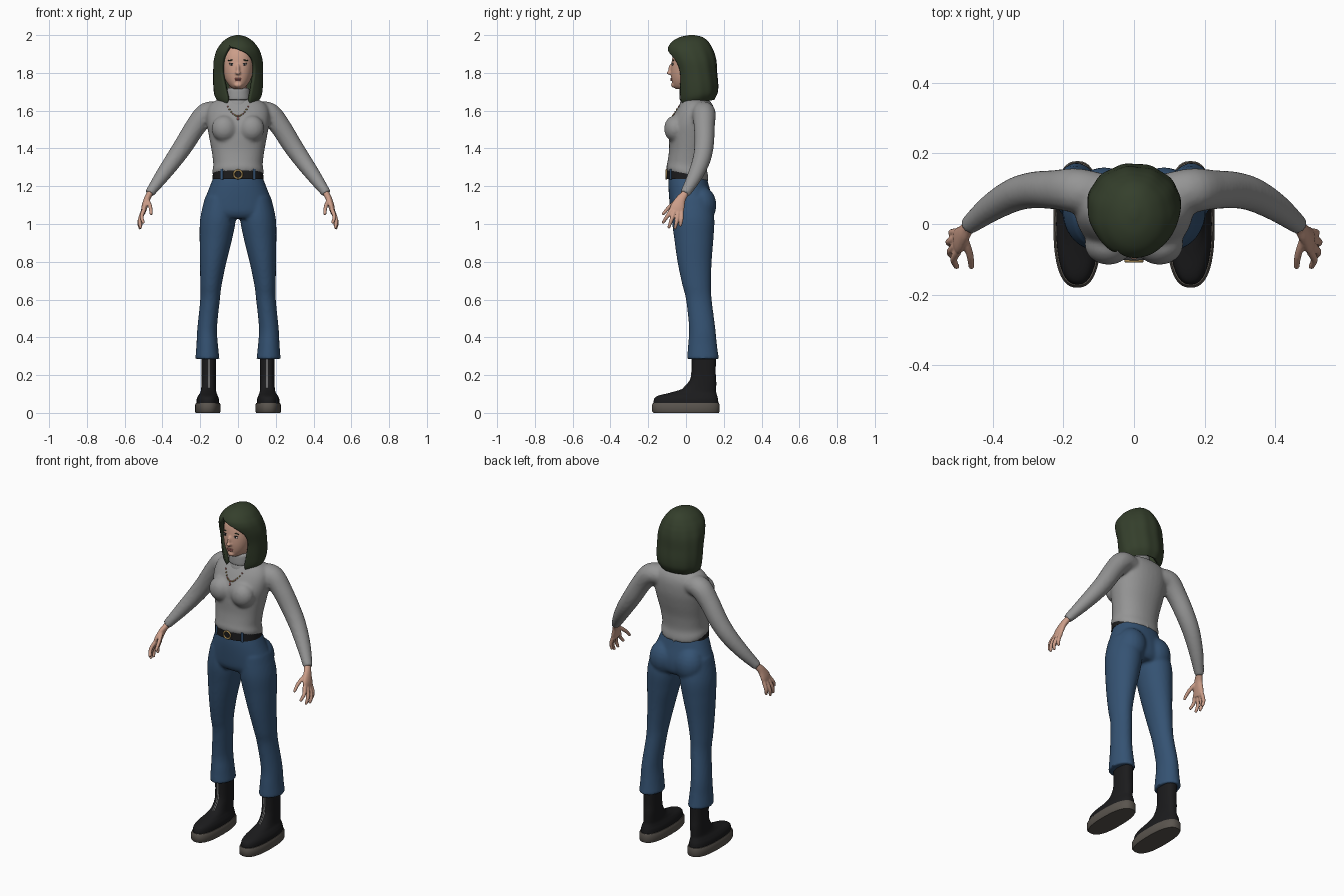
import bpy, bmesh
from math import sin, cos, asin, pi, copysign
from mathutils import Vector, Matrix
from mathutils.bvhtree import BVHTree

if "Cube" in bpy.data.objects:
    bpy.data.objects.remove(bpy.data.objects["Cube"])


def material(name, *rgb):
    m = bpy.data.materials.new(name)
    m.use_nodes = True
    m.diffuse_color = (*rgb, 1)
    shader = m.node_tree.nodes["Principled BSDF"]
    shader.inputs["Base Color"].default_value = (*rgb, 1)
    shader.inputs["Roughness"].default_value = 0.8
    return m


HAIR = material("dark green hair", .035, .05, .025)
SKIN = material("skin", .60, .34, .25)
KNIT = material("grey knit", .30, .30, .30)
DENIM = material("blue denim", .035, .085, .17)
BLACK = material("black leather", .011, .011, .012)
SOLE = material("taupe rubber", .10, .088, .075)
GOLD = material("gold", .42, .28, .10)
SILVER = material("silver", .45, .45, .45)
PINK = material("rose pink", .45, .16, .14)
WHITE = material("eye white", .55, .50, .47)


def spline(rows, k):
    """Smoothly interpolated copies of the rows, k steps per span."""
    out = []
    for i in range(len(rows) - 1):
        span = [rows[max(0, min(len(rows) - 1, i + j))] for j in (-1, 0, 1, 2)]
        for t in (s / k for s in range(k)):
            out.append([.5 * (2 * b + (c - a) * t + (2 * a - 5 * b + 4 * c - d) * t * t
                              + (3 * b - a - 3 * c + d) * t ** 3) for a, b, c, d in zip(*span)])
    return out + [list(rows[-1])]


def skin_rings(bm, rings, closed=True):
    """Bridge rings of points with quads and cap both ends."""
    rings = [[bm.verts.new(p) for p in ring] for ring in rings]
    n = len(rings[0])
    for lo, hi in zip(rings, rings[1:]):
        for i in range(n if closed else n - 1):
            j = (i + 1) % n
            bm.faces.new((lo[i], lo[j], hi[j], hi[i]))
    if closed:
        bm.faces.new(rings[0])
    bm.faces.new(rings[-1])


def loft(bm, rows, side=1, k=5, n=36, power=2.2, warp=None):
    """Stack of rounded horizontal sections: z, centre x, half width, front y, back y."""
    def bend(v):
        return copysign(abs(v) ** (2 / power), v)
    rings = []
    for z, xc, w, yf, yb in spline(rows, k):
        angles = [2 * pi * i / n for i in range(n)]
        ring = [Vector((side * (xc + w * bend(sin(a))),
                        (yf + yb) / 2 - (yb - yf) / 2 * bend(cos(a)), z)) for a in angles]
        rings.append([warp(p) if warp else p for p in ring])
    skin_rings(bm, rings)


def tube(bm, rows, side=1, k=5, n=16):
    """Limb along a path: x, y, z, radius along y, other radius."""
    rows = spline(rows, k)
    pts = [Vector((side * r[0], r[1], r[2])) for r in rows]
    rings = []
    for i, (p, row) in enumerate(zip(pts, rows)):
        t = (pts[min(i + 1, len(pts) - 1)] - pts[max(i - 1, 0)]).normalized()
        v = t.cross(Vector((0, 1, 0))).normalized()
        u = v.cross(t)
        rings.append([p + u * row[3] * cos(2 * pi * j / n) + v * row[4] * sin(2 * pi * j / n)
                      for j in range(n)])
    skin_rings(bm, rings)


def blob(bm, loc, radii, tilt=0):
    m = Matrix.Translation(loc) @ Matrix.Rotation(tilt, 4, 'Y') @ Matrix.Diagonal((*radii, 1))
    bmesh.ops.create_uvsphere(bm, u_segments=20, v_segments=12, radius=1, matrix=m)


def finish(name, bm, mat, voxel=None, relax=4):
    """Turn a bmesh into an object; a voxel size melts its parts together."""
    bmesh.ops.recalc_face_normals(bm, faces=bm.faces)
    mesh = bpy.data.meshes.new(name)
    bm.to_mesh(mesh)
    bm.free()
    mesh.polygons.foreach_set("use_smooth", [True] * len(mesh.polygons))
    mesh.set_sharp_from_angle(angle=pi / 4)
    mesh.materials.append(mat)
    obj = bpy.data.objects.new(name, mesh)
    bpy.context.collection.objects.link(obj)
    if voxel:
        r = obj.modifiers.new("melt", 'REMESH')
        r.mode, r.voxel_size, r.use_smooth_shade = 'VOXEL', voxel, True
        s = obj.modifiers.new("relax", 'SMOOTH')
        s.iterations, s.factor = relax, .5
    return obj


def front_of(obj):
    """Function giving the y of the object's front surface at x, z."""
    bpy.context.view_layer.update()
    tree = BVHTree.FromObject(obj, bpy.context.evaluated_depsgraph_get())

    def y_at(x, z):
        hit = tree.ray_cast(Vector((x, -1, z)), Vector((0, 1, 0)))[0]
        return hit.y if hit else 0
    return y_at


SIDES = ((1, "left"), (-1, "right"))


# Sweater: torso with a hem that drops at the back, bust and sleeves
def drop_hem(p):
    f = max(0, min(1, (1.38 - p.z) / .095))
    p.z -= .25 * (p.y + .1) * f
    return p


bm = bmesh.new()
loft(bm, [(1.278, 0, .131, -.1, .117), (1.30, 0, .136, -.104, .117), (1.33, 0, .131, -.098, .11),
          (1.39, 0, .14, -.09, .122), (1.46, 0, .153, -.09, .14), (1.53, 0, .165, -.086, .153),
          (1.60, 0, .165, -.054, .152), (1.645, 0, .135, -.025, .132), (1.67, 0, .07, -.01, .10)],
     warp=drop_hem)
for s, _ in SIDES:
    blob(bm, (s * .072, -.058, 1.505), (.068, .058, .07))
    tube(bm, [(.10, .085, 1.59, .06, .055), (.165, .095, 1.584, .063, .06),
              (.225, .097, 1.515, .056, .055), (.285, .096, 1.42, .052, .052),
              (.34, .082, 1.34, .048, .047), (.405, .045, 1.25, .04, .038),
              (.47, -.006, 1.16, .027, .025)], s)
sweater = finish("sweater", bm, KNIT, .009)

# Folded collar
bm = bmesh.new()
loft(bm, [(1.60, 0, .075, -.04, .11), (1.64, 0, .064, -.032, .10), (1.655, 0, .060, -.028, .096),
          (1.662, 0, .066, -.034, .10), (1.69, 0, .064, -.033, .098), (1.712, 0, .060, -.03, .095),
          (1.72, 0, .052, -.022, .088)])
finish("collar", bm, KNIT)

# Trousers: pelvis, seat and flared legs
bm = bmesh.new()
loft(bm, [(1.255, 0, .127, -.091, .108), (1.20, 0, .149, -.093, .122), (1.12, 0, .179, -.088, .142),
          (1.06, 0, .188, -.08, .14), (1.03, 0, .175, -.06, .12)])
for s, _ in SIDES:
    blob(bm, (s * .085, .08, 1.10), (.085, .081, .10))
    loft(bm, [(1.14, .10, .075, -.07, .13), (1.03, .106, .094, -.075, .15), (.92, .117, .086, -.062, .145),
              (.80, .131, .07, -.045, .136), (.68, .143, .057, -.02, .132), (.60, .148, .052, .0, .136),
              (.45, .163, .052, .016, .155), (.36, .163, .057, .011, .164), (.285, .162, .064, .006, .174)],
         s, power=2)
finish("trousers", bm, DENIM, .009, 3)

# Belt with loops and a round buckle
bm = bmesh.new()
loft(bm, [(1.238, 0, .135, -.101, .11), (1.288, 0, .132, -.1, .108)], k=1, n=48)
y_at = front_of(finish("belt", bm, BLACK))
bm = bmesh.new()
for s, _ in SIDES:
    y = y_at(s * .085, 1.26)
    tube(bm, [(.085, y, 1.235, .006, .007), (.085, y, 1.29, .006, .007)], s)
finish("belt_loops", bm, DENIM)
bpy.ops.mesh.primitive_torus_add(major_radius=.022, minor_radius=.005, major_segments=32,
                                 minor_segments=10, rotation=(pi / 2, 0, 0),
                                 location=(0, y_at(0, 1.263) - .004, 1.263))
buckle = bpy.context.object
buckle.name = "buckle"
buckle.data.materials.append(GOLD)
for p in buckle.data.polygons:
    p.use_smooth = True

for s, label in SIDES:
    # Boot upper, sole and front zip
    bm = bmesh.new()
    loft(bm, [(.035, .16, .060, -.17, .172), (.07, .16, .059, -.17, .17), (.09, .159, .052, -.15, .165),
              (.108, .157, .043, -.08, .16), (.13, .156, .039, -.015, .16), (.17, .155, .038, .02, .16),
              (.22, .155, .038, .03, .157), (.31, .155, .04, .03, .16)], s, power=2.4)
    y_at = front_of(finish(label + "_boot", bm, BLACK))
    bm = bmesh.new()
    loft(bm, [(0, .16, .064, -.172, .174), (.008, .16, .068, -.18, .178), (.042, .16, .068, -.18, .178),
              (.052, .16, .063, -.174, .174)], s, k=1, n=48, power=2.5)
    finish(label + "_sole", bm, SOLE)
    bm = bmesh.new()
    for x in (.150, .158):
        tube(bm, [(x, y_at(s * x, z), z, .002, .002) for z in (.13, .17, .21, .25, .29)], s, k=2, n=8)
    finish(label + "_zip", bm, SILVER)

    # Hand: flat palm, four fingers and a thumb
    bm = bmesh.new()
    tube(bm, [(.455, .005, 1.18, .019, .017), (.470, -.01, 1.155, .021, .017), (.482, -.028, 1.13, .027, .017),
              (.495, -.045, 1.09, .038, .016), (.503, -.053, 1.055, .036, .011)], s)
    fingers = [((.498, -.078, 1.075), (.51, -.10, 1.04), (.502, -.12, 1.01)),
               ((.505, -.062, 1.065), (.52, -.078, 1.02), (.516, -.09, .984)),
               ((.505, -.042, 1.06), (.523, -.05, 1.012), (.519, -.058, .98)),
               ((.50, -.023, 1.068), (.515, -.024, 1.025), (.513, -.029, .995)),
               ((.478, -.045, 1.125), (.464, -.088, 1.09), (.46, -.12, 1.055))]
    for joints in fingers:
        tube(bm, [(*p, r, r) for p, r in zip(joints, (.0115, .0105, .0085))], s, n=10)
        blob(bm, (s * joints[2][0], *joints[2][1:]), (.0085,) * 3)
    finish(label + "_hand", bm, SKIN, .004, 3)

# Head: skull, jaw, nose, chin and neck
bm = bmesh.new()
loft(bm, [(1.715, 0, .024, -.055, .03), (1.73, 0, .044, -.068, .06), (1.76, 0, .065, -.076, .09),
          (1.80, 0, .078, -.08, .115), (1.85, 0, .084, -.077, .13), (1.90, 0, .08, -.067, .125),
          (1.95, 0, .055, -.04, .10)])
loft(bm, [(1.66, 0, .045, -.012, .08), (1.76, 0, .048, -.015, .085)])
blob(bm, (0, -.079, 1.818), (.010, .015, .03))
blob(bm, (0, -.088, 1.800), (.014, .015, .010))
blob(bm, (0, -.064, 1.736), (.022, .016, .014))
head = finish("head", bm, SKIN, .005, 3)
y_at = front_of(head)

# Eyes, brows and lips
eyes, irises, brows, lips = (bmesh.new() for _ in range(4))
for s, _ in SIDES:
    blob(eyes, (s * .034, y_at(s * .034, 1.845), 1.845), (.014, .004, .0055), s * -.08)
    blob(irises, (s * .034, y_at(s * .034, 1.845) - .003, 1.845), (.0055, .003, .0055))
    blob(irises, (s * .034, y_at(s * .034, 1.851), 1.851), (.016, .004, .002), s * -.08)
    blob(brows, (s * .036, y_at(s * .036, 1.867), 1.867), (.019, .004, .003), s * .1)
blob(lips, (0, y_at(0, 1.769), 1.769), (.021, .005, .004))
blob(lips, (0, y_at(0, 1.761), 1.761), (.017, .006, .005))
for name, part, mat in (("eyes", eyes, WHITE), ("irises_and_lashes", irises, BLACK),
                        ("brows", brows, HAIR), ("lips", lips, PINK)):
    finish(name, part, mat)

# Bead necklace resting on the sweater
y_at = front_of(sweater)
beads, links = bmesh.new(), bmesh.new()
for i in range(-6, 7):
    x, z = i * .009, 1.572 + .05 * (i / 6) ** 2
    blob(beads if i % 3 == 0 else links, (x, y_at(x, z) - .002, z), (.0045,) * 3)
blob(beads, (0, y_at(0, 1.558) - .003, 1.558), (.006, .004, .009))
finish("necklace_beads", beads, PINK)
finish("necklace_links", links, GOLD)

# Bob hair: z, half width, front y, back y, opening's right and left edge x
bm = bmesh.new()
rings = []
for z, w, yf, yb, right, left in spline([
        (1.625, .10, -.033, .150, -.062, .065), (1.66, .123, -.043, .168, -.055, .062),
        (1.72, .131, -.05, .171, -.068, .074), (1.80, .132, -.06, .165, -.085, .088),
        (1.86, .13, -.08, .161, -.082, .083), (1.90, .121, -.094, .152, -.069, .05),
        (1.925, .111, -.096, .142, -.058, .0), (1.945, .098, -.09, .132, -.047, -.045),
        (1.97, .076, -.068, .114, -.037, -.037), (1.99, .045, -.03, .086, -.022, -.022),
        (2.0, .010, .018, .045, -.004, -.004)], 5):
    start, end = asin(max(left, right) / w), 2 * pi + asin(right / w)
    ring = []
    for i in range(73):
        a = start + (end - start) * i / 72
        lock = 1 + .014 * sin(11 * a + 5 * z) * min(1, (2 - z) * 8) * sin(pi * i / 72)
        y = (yf + yb) / 2 - (yb - yf) / 2 * cos(a) * lock
        lift = .18 * (y + .03) * max(0, min(1, (1.8 - z) / .15))
        ring.append((w * sin(a) * lock, y, z + lift))
    rings.append(ring)
skin_rings(bm, rings, closed=False)
bmesh.ops.remove_doubles(bm, verts=bm.verts, dist=.0004)
hair = finish("hair", bm, HAIR)
shell = hair.modifiers.new("thickness", 'SOLIDIFY')
shell.thickness, shell.offset = .02, -1
